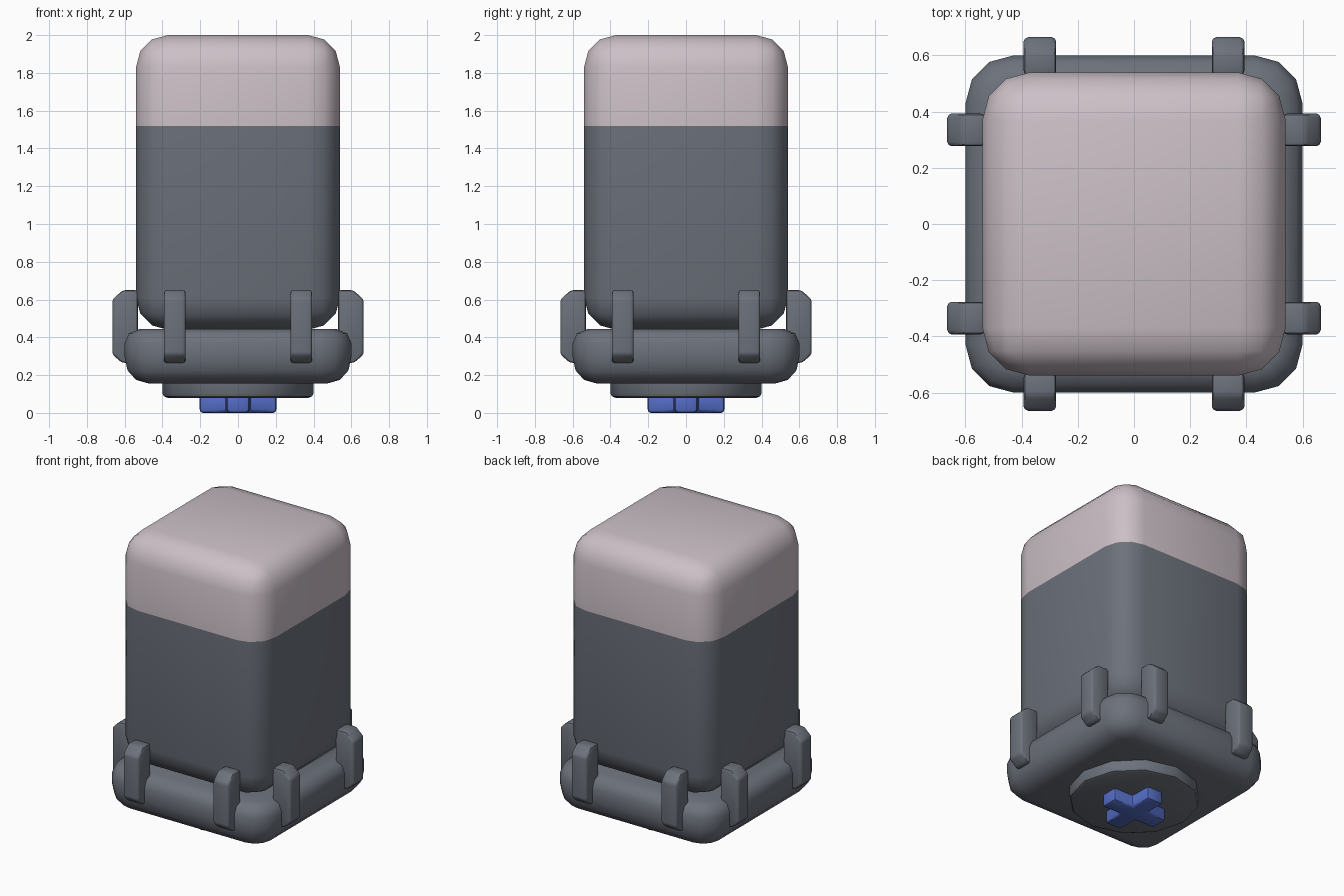
import bpy, bmesh, math
from mathutils import Matrix

if "Cube" in bpy.data.objects:
    bpy.data.objects.remove(bpy.data.objects["Cube"])


def material(name, rgb):
    m = bpy.data.materials.new(name)
    m.diffuse_color = (*rgb, 1)
    m.use_nodes = True
    m.node_tree.nodes["Principled BSDF"].inputs["Base Color"].default_value = m.diffuse_color
    return m


GREY = material("slate_grey", (0.15, 0.167, 0.2))
PINK = material("pale_pink", (0.60, 0.525, 0.57))
BLUE = material("blue", (0.085, 0.15, 0.55))


def finish(name, bm, mats, angle=40):
    bmesh.ops.recalc_face_normals(bm, faces=bm.faces)
    me = bpy.data.meshes.new(name)
    bm.to_mesh(me)
    bm.free()
    ob = bpy.data.objects.new(name, me)
    bpy.context.collection.objects.link(ob)
    for m in mats:
        me.materials.append(m)
    bpy.ops.object.select_all(action='DESELECT')
    ob.select_set(True)
    bpy.context.view_layer.objects.active = ob
    bpy.ops.object.shade_smooth_by_angle(angle=math.radians(angle))
    return ob


def bevel(bm, offset, segments):
    bmesh.ops.bevel(bm, geom=bm.edges[:], offset=offset, segments=segments,
                    profile=0.5, affect='EDGES', clamp_overlap=True)


def prism(points, depth):
    """Extrude a closed outline of 3D points by a vector."""
    bm = bmesh.new()
    face = bm.faces.new([bm.verts.new(p) for p in points])
    new = bmesh.ops.extrude_face_region(bm, geom=[face])["geom"]
    bmesh.ops.translate(bm, vec=depth,
                        verts=[v for v in new if isinstance(v, bmesh.types.BMVert)])
    bmesh.ops.recalc_face_normals(bm, faces=bm.faces)
    return bm


# Body: rounded box, pale above the cut line
Z0, Z1, SPLIT = 0.44, 2.0, 1.52
bm = bmesh.new()
bmesh.ops.create_cube(bm, size=1, matrix=Matrix.Translation((0, 0, (Z0 + Z1) / 2))
                      @ Matrix.Diagonal((1.08, 1.08, Z1 - Z0, 1)))
bevel(bm, 0.17, 3)
bmesh.ops.bisect_plane(bm, geom=bm.verts[:] + bm.edges[:] + bm.faces[:],
                       plane_co=(0, 0, SPLIT), plane_no=(0, 0, 1))
for f in bm.faces:
    f.material_index = int(f.calc_center_median().z > SPLIT)
finish("body", bm, [GREY, PINK])


# Base tray: stacked rounded squares, soft above and softer below
def rounded_square(half, radius, z, segs=3):
    pts = []
    for q in range(4):
        a0 = q * math.pi / 2
        cx = (half - radius) * (1 if q in (0, 3) else -1)
        cy = (half - radius) * (1 if q in (0, 1) else -1)
        for i in range(segs + 1):
            a = a0 + i / segs * math.pi / 2
            pts.append((cx + radius * math.cos(a), cy + radius * math.sin(a), z))
    return pts


bm = bmesh.new()
rings = []
for z, half in [(0.155, 0.47), (0.175, 0.54), (0.225, 0.585), (0.295, 0.6),
                (0.37, 0.6), (0.42, 0.578), (0.445, 0.52)]:
    rings.append([bm.verts.new(p) for p in rounded_square(half, 0.17 - (0.6 - half), z)])
for a, b in zip(rings, rings[1:]):
    for i in range(len(a)):
        j = (i + 1) % len(a)
        bm.faces.new((a[i], a[j], b[j], b[i]))
bm.faces.new(rings[0])
bm.faces.new(rings[-1])
finish("base_tray", bm, [GREY], 45)

# Clips: two on each side of the tray
clip_profile = [(0.53, 0.265), (0.615, 0.265), (0.665, 0.31), (0.665, 0.60),
                (0.61, 0.65), (0.53, 0.65)]
for side in range(4):
    for k, s in enumerate((-1, 1)):
        c = s * 0.335
        bm = prism([(x, c - 0.058, z) for x, z in clip_profile], (0, 0.116, 0))
        bevel(bm, 0.015, 2)
        bmesh.ops.rotate(bm, verts=bm.verts, matrix=Matrix.Rotation(side * math.pi / 2, 3, 'Z'))
        finish(f"clip_{side}_{k}", bm, [GREY])

# Socket disc under the tray
bm = bmesh.new()
bmesh.ops.create_cone(bm, cap_ends=True, segments=12, radius1=0.4, radius2=0.4, depth=0.12,
                      matrix=Matrix.Translation((0, 0, 0.14)))
rim = [e for e in bm.edges if all(v.co.z < 0.1 for v in e.verts)]
bmesh.ops.bevel(bm, geom=rim, offset=0.025, segments=2, profile=0.5, affect='EDGES')
finish("socket_disc", bm, [GREY])

# Cross-shaped plug at the bottom
w, l = 0.06, 0.203
outline = []
for q in range(4):
    r = Matrix.Rotation(q * math.pi / 2, 2)
    for p in ((l, -w), (l, w), (w, w)):
        x, y = p
        cs, sn = round(math.cos(q * math.pi / 2)), round(math.sin(q * math.pi / 2))
        outline.append((x * cs - y * sn, x * sn + y * cs, 0))
bm = prism(outline, (0, 0, 0.1))
bevel(bm, 0.018, 2)
finish("cross_plug", bm, [BLUE])
